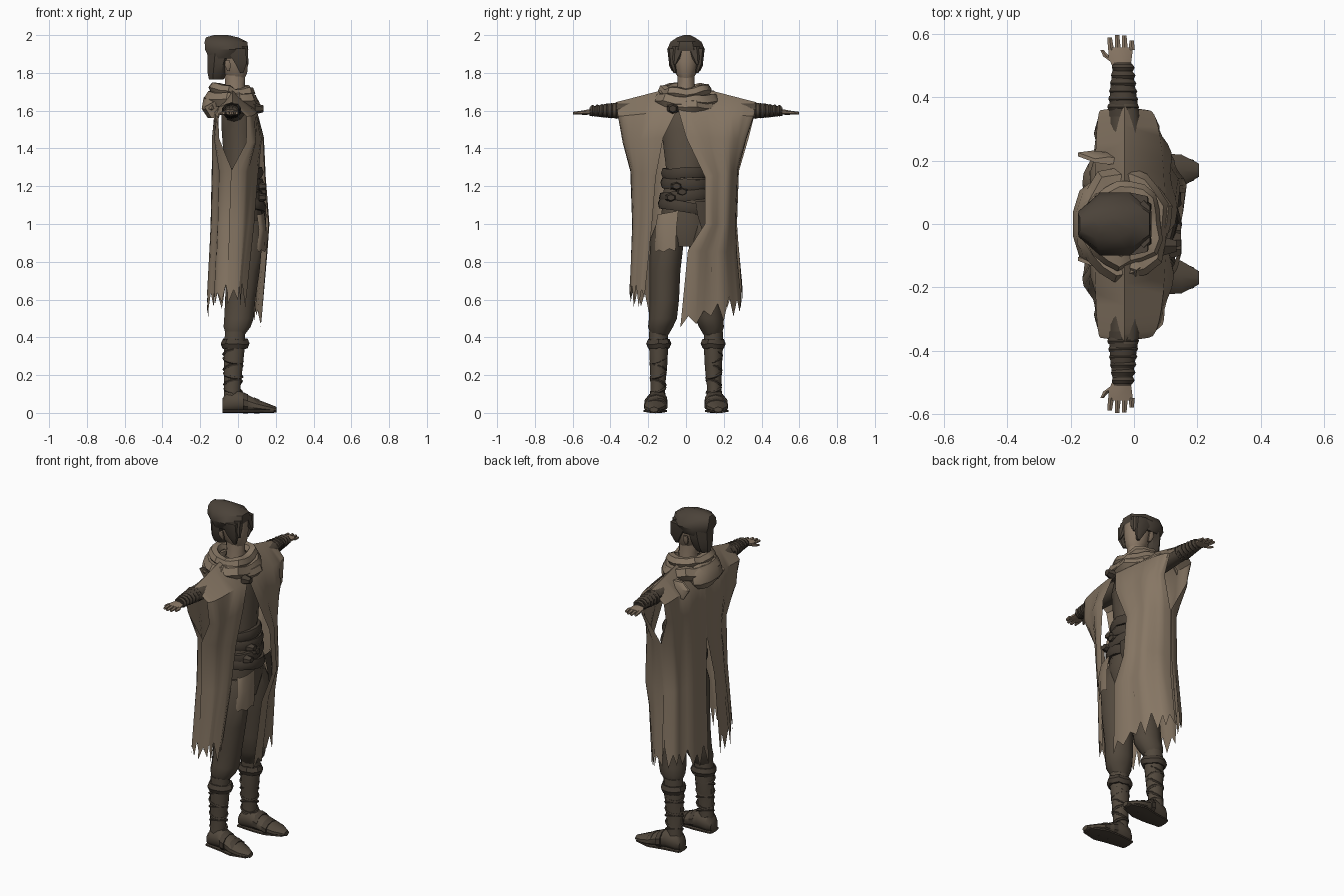
import bpy, bmesh, math, random
from mathutils import Vector, Matrix
random.seed(4)

def mat(name, r, g, b):
    m = bpy.data.materials.new(name)
    m.diffuse_color = (r, g, b, 1)
    return m
CLOTH = mat("tan cloth", .240, .182, .127)
SKIN = mat("skin", .250, .185, .130)
DARK = mat("dark trousers", .085, .066, .047)
HAIR = mat("dark hair", .070, .055, .041)
WRAP = mat("leather wraps", .062, .048, .035)
TUNIC = mat("brown tunic", .095, .073, .052)

def finish(name, bm, m, smooth=True):
    bmesh.ops.recalc_face_normals(bm, faces=bm.faces)
    me = bpy.data.meshes.new(name)
    bm.to_mesh(me)
    bm.free()
    me.materials.append(m)
    if smooth:
        for p in me.polygons:
            p.use_smooth = True
        me.set_sharp_from_angle(angle=math.radians(40))
    ob = bpy.data.objects.new(name, me)
    bpy.context.collection.objects.link(ob)
    return ob

def loft(name, rings, m, n=10, axis='z'):
    """rings: centre x, y, z and the two half sizes across the axis"""
    bm = bmesh.new()
    loops = []
    for x, y, z, a, b in rings:
        loop = []
        for i in range(n):
            t = 2 * math.pi * (i + .5) / n
            p, q = a * math.cos(t), b * math.sin(t)
            off = {'z': (p, q, 0), 'x': (0, p, q), 'y': (p, 0, q)}[axis]
            loop.append(bm.verts.new((x + off[0], y + off[1], z + off[2])))
        loops.append(loop)
    for A, B in zip(loops, loops[1:]):
        for i in range(n):
            bm.faces.new((A[i], A[(i + 1) % n], B[(i + 1) % n], B[i]))
    bm.faces.new(loops[0])
    bm.faces.new(loops[-1])
    return finish(name, bm, m)

def ring(name, c, rx, ry, r, m, tilt=(0, 0, 0), n=18, k=6, wob=0, flat=1):
    """lumpy closed roll of cloth or strap"""
    bm = bmesh.new()
    rot = Matrix.Rotation(tilt[0], 3, 'X') @ Matrix.Rotation(tilt[1], 3, 'Y')
    V = []
    for i in range(n):
        t = 2 * math.pi * i / n
        w = random.uniform(-wob, wob)
        for j in range(k):
            u = 2 * math.pi * j / k
            d = r * math.cos(u) + w
            p = Vector(((rx + d) * math.cos(t), (ry + d) * math.sin(t), flat * r * math.sin(u) + w))
            V.append(bm.verts.new(rot @ p + Vector(c)))
    for i in range(n):
        for j in range(k):
            a, b = i * k, (i + 1) % n * k
            bm.faces.new((V[a + j], V[a + (j + 1) % k], V[b + (j + 1) % k], V[b + j]))
    return finish(name, bm, m)

def sheet(name, rows, m, side, n=12, rag=.07, curve=True):
    """hanging cloth: each row gives inner z, y, x and outer z, y, x"""
    bm = bmesh.new()
    grid = []
    for k, (zi, yi, xi, zo, yo, xo) in enumerate(rows):
        line = []
        for i in range(n + 1):
            s = i / n
            fy, fx = (math.sin(s * math.pi / 2), math.cos(s * math.pi / 2) ** .8) if curve else (s, 1 - s)
            z = zi + (zo - zi) * fy
            if k == len(rows) - 1:
                z += (rag if i % 2 else -rag) * random.uniform(.2, 1)
            x = xo + (xi - xo) * fx
            if k > 1:
                x += .008 * math.sin(i * 1.3)
            line.append(bm.verts.new((x, side * (yi + (yo - yi) * fy), z)))
        grid.append(line)
    for A, B in zip(grid, grid[1:]):
        for i in range(n):
            bm.faces.new((A[i], A[i + 1], B[i + 1], B[i]))
    return finish(name, bm, m)

# cloak: front panels (one wide, one swept aside) and two back panels with a slit
ridge = (1.72, .08, -.03, 1.645, .37, -.03)
sheet("cloak_front_wide", [ridge,
    (1.60, -.04, .10, 1.57, .36, .045), (1.46, .00, .13, 1.45, .32, .05),
    (1.25, .10, .14, 1.28, .275, -.03), (1.0, .10, .16, 1.0, .265, -.04),
    (.86, .01, .15, .85, .27, -.04), (.48, -.03, .12, .58, .295, -.05)], CLOTH, 1)
sheet("cloak_front_swept", [ridge,
    (1.60, .05, .10, 1.57, .36, .045), (1.46, .12, .12, 1.43, .335, .05),
    (1.25, .16, .10, 1.28, .295, -.03), (1.0, .18, .08, 1.0, .285, -.04),
    (.63, .22, .04, .62, .30, -.05)], CLOTH, -1, n=8)
for side, gap in ((1, .02), (-1, .09)):
    sheet("cloak_back", [ridge,
        (1.60, 0, -.125, 1.57, .36, -.105), (1.45, 0, -.135, 1.45, .33, -.10),
        (1.25, 0, -.14, 1.28, .28, -.03), (1.0, gap * .7, -.145, 1.0, .27, -.04),
        (.55, gap, -.165, .62, .30, -.05)], CLOTH, side)

# cowl rolls, folded hood and loose tatters
ring("cowl_lower", (-.035, 0, 1.655), .110, .140, .042, CLOTH, (0, .08, 0), wob=.010)
ring("cowl_upper", (-.03, 0, 1.705), .092, .110, .032, CLOTH, (.08, .12, 0), wob=.010)
ring("cowl_drape", (-.02, 0, 1.64), .105, .13, .035, CLOTH, (-.15, .15, 0), wob=.012)
loft("folded_hood", [(-.13, 0, 1.56, .03, .07), (-.14, 0, 1.61, .055, .13),
                     (-.13, 0, 1.67, .055, .12), (-.11, 0, 1.71, .03, .08)], CLOTH)
for x, y in ((-.13, .20), (-.13, -.13)):
    loft("hood_tatter", [(x + .05, y, 1.65, .05, .012), (x, y + .02, 1.62, .055, .012),
                         (x, y + .02, 1.56, .012, .006)], CLOTH, 6)
loft("clasp", [(.09, -.07, 1.61, .035, .03), (.135, -.07, 1.61, .02, .018)], WRAP, 6, 'x')

# torso, belt wraps and tunic
loft("torso", [(.02, 0, .88, .08, .12), (.025, 0, 1.0, .11, .14), (.02, 0, 1.15, .10, .125),
               (.015, 0, 1.3, .09, .11), (.01, 0, 1.5, .10, .135), (-.01, 0, 1.62, .08, .15),
               (-.02, 0, 1.70, .05, .07)], TUNIC, 12)
for z, r, tx in ((1.27, .10, .05), (1.21, .105, -.06), (1.15, .112, .12), (1.09, .12, -.14)):
    ring("belt_wrap", (.02, 0, z), r - .008, r + .012, .020, WRAP, (tx, 0, 0), 14, 6, .004, 1.6)
for y, z in ((-.05, 1.2), (-.02, 1.17), (-.08, 1.14)):
    loft("belt_knot", [(.11, y, z, .035, .025), (.148, y, z, .022, .016)], WRAP, 6, 'x')
sheet("tunic_flap", [(1.07, .04, .14, 1.05, .15, .10), (.98, .05, .15, .97, .165, .11),
                     (.86, .055, .145, .86, .165, .10)], CLOTH, -1, 5, .01)
sheet("sash_end", [(1.12, .05, .14, 1.12, .13, .12), (1.05, .06, .15, 1.05, .14, .12),
                   (.93, .10, .14, .96, .13, .13)], WRAP, 1, 4, .02)

for s in (1, -1):
    # baggy trousers, laced boots and feet
    loft("trouser_leg", [(-.015, s*.14, .41, .05, .045), (-.005, s*.135, .455, .075, .066),
        (.005, s*.122, .50, .082, .074), (.012, s*.115, .60, .084, .078), (.025, s*.112, .75, .094, .082),
        (.03, s*.10, .92, .105, .09), (.025, s*.08, 1.02, .09, .07)], DARK)
    loft("boot_shaft", [(-.03, s*.15, .05, .048, .045), (-.03, s*.15, .13, .045, .038),
        (-.025, s*.145, .24, .052, .045), (-.02, s*.145, .34, .058, .050),
        (-.015, s*.145, .43, .056, .050)], DARK)
    ring("boot_cuff", (-.017, s*.145, .365, ), .055, .046, .020, WRAP, (0, 0, 0), 14, 6, .004, 1.4)
    for i, z in enumerate((.12, .16, .20, .24, .28, .32)):
        ring("boot_lace", (-.026, s*.147, z), .042 + z * .03, .035 + z * .03, .008, WRAP,
             (.35 * (-1) ** i, .2 * (-1) ** i, 0), 12, 5)
    loft("foot", [(-.083, s*.15, .04, .035, .035), (-.06, s*.15, .055, .052, .055),
        (.0, s*.152, .062, .055, .062), (.05, s*.156, .048, .058, .048), (.10, s*.163, .036, .062, .036),
        (.15, s*.168, .027, .054, .026), (.205, s*.17, .017, .022, .014)], DARK, 10, 'x')
    loft("sole", [(-.083, s*.15, .01, .045, .011), (.02, s*.153, .01, .058, .011),
        (.10, s*.163, .01, .066, .011), (.19, s*.17, .01, .035, .011)], WRAP, 8, 'x')
    for x, h in ((.04, .054), (.10, .040)):
        loft("foot_strap", [(x - .014, s*.158, h, .062, h + .002), (x + .014, s*.16, h - .006, .063, h - .004)],
             WRAP, 10, 'x')

    # arm with wrapped forearm
    loft("upper_arm", [(-.02, s*.10, 1.60, .06, .06), (-.025, s*.25, 1.60, .055, .05),
        (-.03, s*.38, 1.60, .045, .04)], DARK, 10, 'y')
    loft("forearm", [(-.03, s*.34, 1.60, .050, .043), (-.035, s*.42, 1.60, .043, .037),
        (-.037, s*.51, 1.595, .030, .022)], WRAP, 10, 'y')
    for i in range(6):
        y, r = .37 + i * .025, .053 - i * .003
        loft("arm_wrap", [(-.034, s*(y - .012), 1.60, r - .006, r * .8 - .006), (-.034, s*y, 1.60, r, r * .82),
            (-.036, s*(y + .010), 1.60, r - .006, r * .8 - .006)], WRAP, 10, 'y')
    # hand
    loft("palm", [(-.038, s*.49, 1.594, .028, .018), (-.044, s*.525, 1.592, .040, .014),
        (-.042, s*.558, 1.590, .042, .010)], SKIN, 8, 'y')
    for i in range(4):
        x, tip = -.073 + i * .022, (.590, .598, .595, .58)[i]
        loft("finger", [(x, s*.55, 1.590, .011, .010), (x * 1.05, s*tip, 1.587, .008, .007)], SKIN, 6, 'y')
    loft("thumb", [(-.065, s*.515, 1.59, .014, .010), (-.088, s*.53, 1.585, .011, .009),
        (-.101, s*.55, 1.582, .006, .006)], SKIN, 6, 'y')
    # ear, side hair tapering to a point, and parted fringe
    loft("ear", [(-.05, s*.068, 1.81, .008, .008), (-.055, s*.080, 1.84, .018, .010),
        (-.055, s*.082, 1.865, .014, .008)], SKIN, 6)
    loft("side_hair", [(.02, s*.058, 1.80, .010, .008), (.015, s*.072, 1.85, .035, .018),
        (-.01, s*.077, 1.93, .06, .022)], HAIR, 6)
    loft("fringe", [(.050, s*.060, 1.845, .006, .006), (.040, s*.048, 1.89, .016, .026),
        (.030, s*.035, 1.94, .024, .040)], HAIR, 6)

# neck, head and hair
loft("neck", [(-.015, 0, 1.66, .06, .06), (-.015, 0, 1.74, .055, .046), (-.02, 0, 1.82, .058, .046)], SKIN)
loft("head", [(-.005, 0, 1.765, .040, .035), (-.018, 0, 1.80, .070, .056), (-.022, 0, 1.86, .080, .070),
              (-.028, 0, 1.92, .082, .075)], SKIN)
loft("lower_hair", [(-.115, 0, 1.765, .042, .035), (-.11, 0, 1.80, .055, .060),
                    (-.10, 0, 1.86, .066, .076), (-.09, 0, 1.92, .08, .084)], HAIR, 8)
loft("hair_cap", [(-.062, 0, 1.875, .098, .082), (-.06, 0, 1.925, .124, .108), (-.064, 0, 1.965, .122, .088),
                  (-.085, 0, 1.988, .092, .05), (-.09, .005, 2.0, .04, .018)], HAIR, 8)
